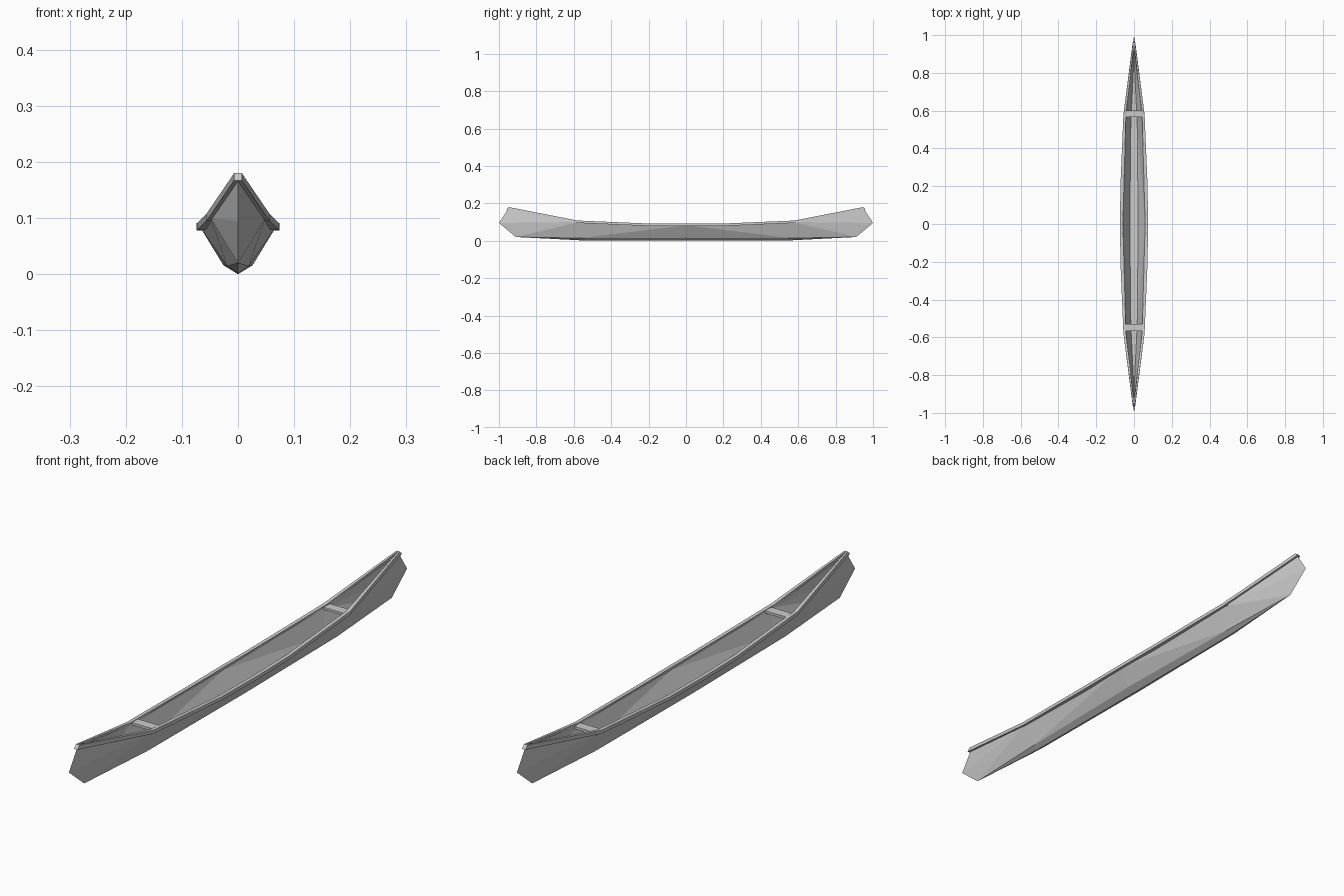
import bpy, bmesh

if "Cube" in bpy.data.objects:
    bpy.data.objects.remove(bpy.data.objects["Cube"])

def finish(name, bm):
    bmesh.ops.remove_doubles(bm, verts=bm.verts[:], dist=1e-5)
    bmesh.ops.recalc_face_normals(bm, faces=bm.faces[:])
    me = bpy.data.meshes.new(name)
    bm.to_mesh(me)
    bm.free()
    ob = bpy.data.objects.new(name, me)
    bpy.context.collection.objects.link(ob)
    return ob

# Hull: one quarter of outer skin, inner skin and rim, repeated four times
outer = {"k0": (0, 0, 0), "k1": (0, .56, .002),
         "c0": (.026, 0, .016), "c1": (.019, .56, .014),
         "t0": (.067, 0, .083), "t1": (.049, .575, .1),
         "heel": (0, .91, .02), "tip": (0, 1, .095), "top": (0, .95, .172)}
inner = {"k0": (0, 0, .018), "k1": (0, .53, .018),
         "c0": (.022, 0, .019), "c1": (.017, .53, .019),
         "t0": (.059, 0, .083), "t1": (.043, .575, .1),
         "heel": (0, .885, .03), "tip": (0, .95, .095), "top": (0, .925, .167)}
skin = ["k0 k1 c1 c0", "c0 c1 t0", "c1 t1 t0", "k1 heel c1",
        "c1 heel t1", "heel tip t1", "tip top t1"]
rim = [("t0", "t1"), ("t1", "top")]

bm = bmesh.new()
for sx in (1, -1):
    for sy in (1, -1):
        def face(pts):
            bm.faces.new([bm.verts.new((x * sx, y * sy, z)) for x, y, z in pts])
        for pts in (outer, inner):
            for f in skin:
                face([pts[k] for k in f.split()])
        for a, b in rim:
            face([outer[a], outer[b], inner[b], inner[a]])
finish("hull", bm)

# Gunwales: rectangular strip along each sheer line (y, outer x, top z)
half = [(0, .074, .091), (.2, .072, .092), (.58, .056, .108), (.948, .007, .18)]
path = [(-y, x, z) for y, x, z in half[:0:-1]] + half
for side, s in (("right", 1), ("left", -1)):
    bm = bmesh.new()
    rings = []
    for y, x, z in path:
        w = .007 if abs(y) > .9 else .014
        lean = .012 * (1 if y > 0 else -1) if abs(y) > .9 else 0
        rings.append([bm.verts.new((s * px, py, pz)) for px, py, pz in
                      ((x, y, z), (x, y + lean, z - .013),
                       (x - w, y + lean, z - .013), (x - w, y, z))])
    for a, b in zip(rings, rings[1:]):
        for i in range(4):
            j = (i + 1) % 4
            bm.faces.new((a[i], a[j], b[j], b[i]))
    bm.faces.new(rings[0])
    bm.faces.new(rings[-1])
    finish(side + "_gunwale", bm)

# Thwarts: flat cross boards near each end
for name, y in (("front_thwart", -.548), ("rear_thwart", .584)):
    bm = bmesh.new()
    bmesh.ops.create_cube(bm, size=1)
    for v in bm.verts:
        v.co = (v.co.x * .1, v.co.y * .036 + y, v.co.z * .009 + .1)
    finish(name, bm)
